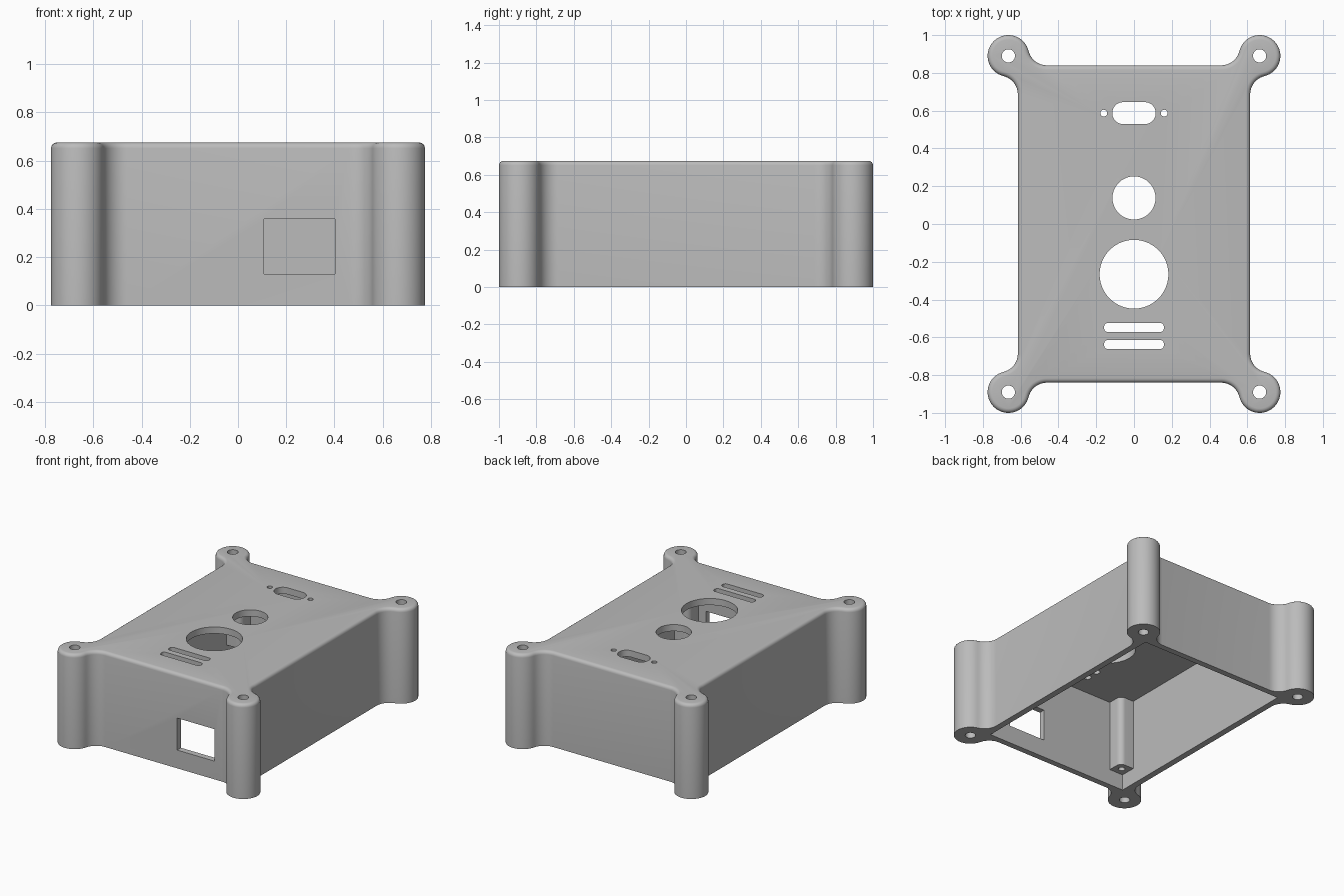
import bpy, bmesh
from math import radians, degrees, atan2, sqrt, cos, sin

cube = bpy.data.objects.get("Cube")
if cube:
    bpy.data.objects.remove(cube, do_unlink=True)

HX, HY, H = 0.615, 0.84, 0.675       # outer half sizes and height
IX, IY, CEIL = 0.57, 0.797, 0.628    # cavity half sizes and ceiling
LUG, LUG_R, FILLET = (0.665, 0.89), 0.11, 0.1
POST, POST_Z = 0.11, 0.115
SIGNS = [(1, 1), (-1, 1), (-1, -1), (1, -1)]

grey = bpy.data.materials.new("grey_plastic")
grey.use_nodes = True
grey.diffuse_color = (0.5, 0.5, 0.5, 1)
grey.node_tree.nodes["Principled BSDF"].inputs["Base Color"].default_value = (0.5, 0.5, 0.5, 1)


def arc(c, r, a0, a1, n):
    """Points on an arc, angles in degrees."""
    steps = [radians(a0 + (a1 - a0) * i / n) for i in range(n + 1)]
    return [(c[0] + r * cos(a), c[1] + r * sin(a)) for a in steps]


def circle(c, r, n=48):
    return arc(c, r, 0, 360, n)[:-1]


def rounded(cx, cy, hx, hy, r, n=8):
    """Rounded rectangle outline."""
    pts = []
    for i, (sx, sy) in enumerate(SIGNS):
        pts += arc((cx + sx * (hx - r), cy + sy * (hy - r)), r, 90 * i, 90 * i + 90, n)
    return pts


def prism(name, pts, z0, z1, bevel=0.0):
    """Extrude an outline from z0 to z1, optionally rounding the top rim."""
    bm = bmesh.new()
    face = bm.faces.new([bm.verts.new((x, y, z0)) for x, y in pts])
    top = bmesh.ops.extrude_face_region(bm, geom=[face], use_keep_orig=True)["geom"]
    cap = [g for g in top if isinstance(g, bmesh.types.BMFace)][0]
    bmesh.ops.translate(bm, verts=cap.verts[:], vec=(0, 0, z1 - z0))
    bmesh.ops.recalc_face_normals(bm, faces=bm.faces)
    if bevel:
        bmesh.ops.bevel(bm, geom=cap.edges[:], offset=bevel, segments=4,
                        profile=0.5, affect='EDGES')
    mesh = bpy.data.meshes.new(name)
    bm.to_mesh(mesh)
    bm.free()
    mesh.materials.append(grey)
    obj = bpy.data.objects.new(name, mesh)
    bpy.context.collection.objects.link(obj)
    return obj


def activate(obj):
    bpy.ops.object.select_all(action='DESELECT')
    obj.select_set(True)
    bpy.context.view_layer.objects.active = obj


def cut(obj, pts, z0, z1):
    """Remove a prism-shaped volume from an object."""
    cutter = prism("cutter", pts, z0, z1)
    cutter.hide_render = True
    mod = obj.modifiers.new("cut", 'BOOLEAN')
    mod.operation, mod.solver, mod.object = 'DIFFERENCE', 'EXACT', cutter
    activate(obj)
    bpy.ops.object.modifier_apply(modifier=mod.name)
    bpy.data.objects.remove(cutter, do_unlink=True)


def rect(x0, x1, y0, y1):
    return [(x0, y0), (x1, y0), (x1, y1), (x0, y1)]


# Outline: one corner lug blended into both walls, mirrored to four quadrants
near = LUG[0] - HX
reach = sqrt((LUG_R + FILLET) ** 2 - (FILLET - near) ** 2)
tilt = degrees(atan2(FILLET - near, reach))
quarter = arc((HX + FILLET, LUG[1] - reach), FILLET, 180, 90 + tilt, 10)
quarter += arc(LUG, LUG_R, tilt - 90, 180 - tilt, 32)[1:-1]
quarter += arc((LUG[0] - reach, HY + FILLET), FILLET, -tilt, -90, 10)
outline = []
for sx, sy in SIGNS:
    points = [(sx * x, sy * y) for x, y in quarter]
    outline += points if sx * sy > 0 else points[::-1]

# Enclosure shell, open underneath
shell = prism("enclosure_shell", outline, 0, H, bevel=0.024)
cut(shell, rect(-IX, IX, -IY, IY), -0.1, CEIL)

# Screw holes through the lugs
for sx, sy in SIGNS:
    cut(shell, circle((sx * LUG[0], sy * LUG[1]), 0.035, 32), -0.1, 0.8)

# Openings in the top panel
openings = [
    rounded(0, 0.587, 0.115, 0.058, 0.057, 12),
    circle((-0.16, 0.587), 0.018, 24),
    circle((0.16, 0.587), 0.018, 24),
    circle((0, 0.138), 0.114, 64),
    circle((0, -0.266), 0.182, 64),
    rounded(0, -0.548, 0.158, 0.024, 0.02),
    rounded(0, -0.638, 0.158, 0.024, 0.02),
]
for shape in openings:
    cut(shell, shape, 0.5, 0.8)

# Window in the front wall
cut(shell, rect(0.108, 0.402, -0.9, -0.7), 0.13, 0.358)

# Inner corner posts with pilot holes, sunk slightly into walls and ceiling
posts = []
for (sx, sy), place in zip(SIGNS, ["back_left", "back_right", "front_right", "front_left"]):
    ix, iy, sink, r = IX - POST, IY - POST, 0.01, 0.04
    shape = [(IX + sink, iy), (IX + sink, IY + sink), (ix, IY + sink)]
    shape += arc((ix + r, iy + r), r, 180, 270, 8)
    post = prism("inner_post_" + place, [(sx * x, sy * y) for x, y in shape],
                 POST_Z, CEIL + sink)
    cut(post, circle((sx * (IX - POST / 2), sy * (IY - POST / 2)), 0.022, 24), 0, 0.45)
    posts.append(post)

# Smooth curved surfaces, keep the hard edges
for obj in [shell] + posts:
    activate(obj)
    bpy.ops.object.shade_smooth_by_angle(angle=radians(30))
